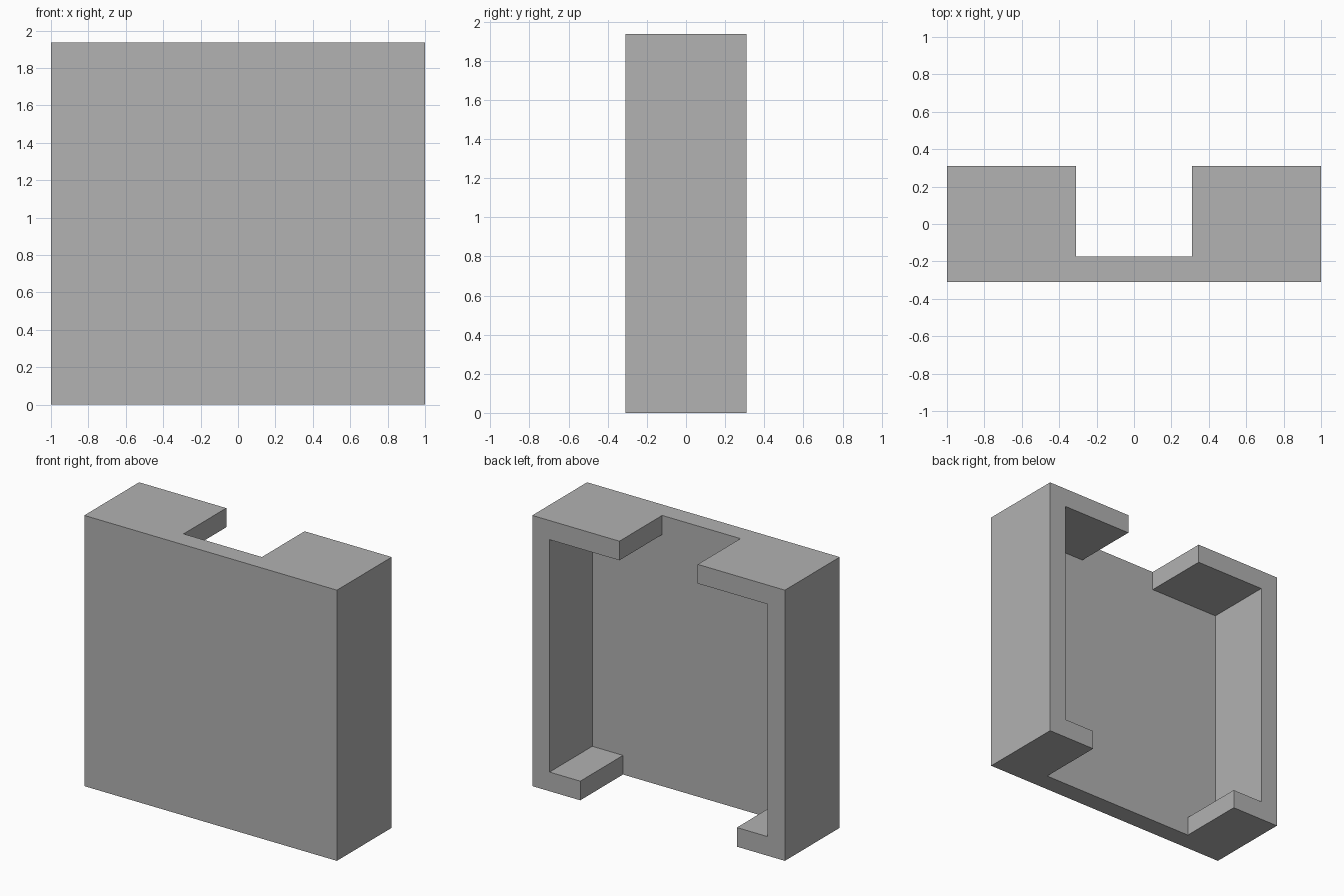
import bpy
from mathutils import Vector

default = bpy.data.objects.get("Cube")
if default:
    bpy.data.objects.remove(default, do_unlink=True)

WIDTH, DEPTH, HEIGHT = 2.0, 0.62, 1.937
WALL = 0.137
TOP_GAP, BOTTOM_GAP = 0.31, 0.62   # half widths of the flange openings
FRONT, BACK = -DEPTH / 2, DEPTH / 2
OVER = 0.2                         # cutter overshoot

grey = bpy.data.materials.new("Plain grey")
grey.use_nodes = True
colour = (0.445, 0.445, 0.445, 1)
grey.diffuse_color = colour
grey.node_tree.nodes["Principled BSDF"].inputs["Base Color"].default_value = colour


def box(name, low, high):
    """Box between two corners."""
    low, high = Vector(low), Vector(high)
    bpy.ops.mesh.primitive_cube_add(size=1, location=(low + high) / 2)
    obj = bpy.context.object
    obj.name = name
    for v in obj.data.vertices:
        v.co *= high - low
    obj.data.materials.append(grey)
    return obj


def cut(target, low, high):
    """Subtract a box from the target."""
    cutter = box("cutter", low, high)
    cutter.hide_render = True
    mod = target.modifiers.new("cut", "BOOLEAN")
    mod.operation, mod.solver, mod.object = "DIFFERENCE", "EXACT", cutter
    bpy.context.view_layer.objects.active = target
    bpy.ops.object.modifier_apply(modifier=mod.name)
    bpy.data.objects.remove(cutter, do_unlink=True)


# Solid block that becomes the open-backed housing
housing = box("housing", (-WIDTH / 2, FRONT, 0), (WIDTH / 2, BACK, HEIGHT))
inner = FRONT + WALL
side = WIDTH / 2 - WALL
middle = HEIGHT / 2

# Main cavity, open at the back
cut(housing, (-side, inner, WALL), (side, BACK + OVER, HEIGHT - WALL))
# Narrow opening in the top flange
cut(housing, (-TOP_GAP, inner, middle), (TOP_GAP, BACK + OVER, HEIGHT + OVER))
# Wide opening in the bottom flange
cut(housing, (-BOTTOM_GAP, inner, -OVER), (BOTTOM_GAP, BACK + OVER, middle))
